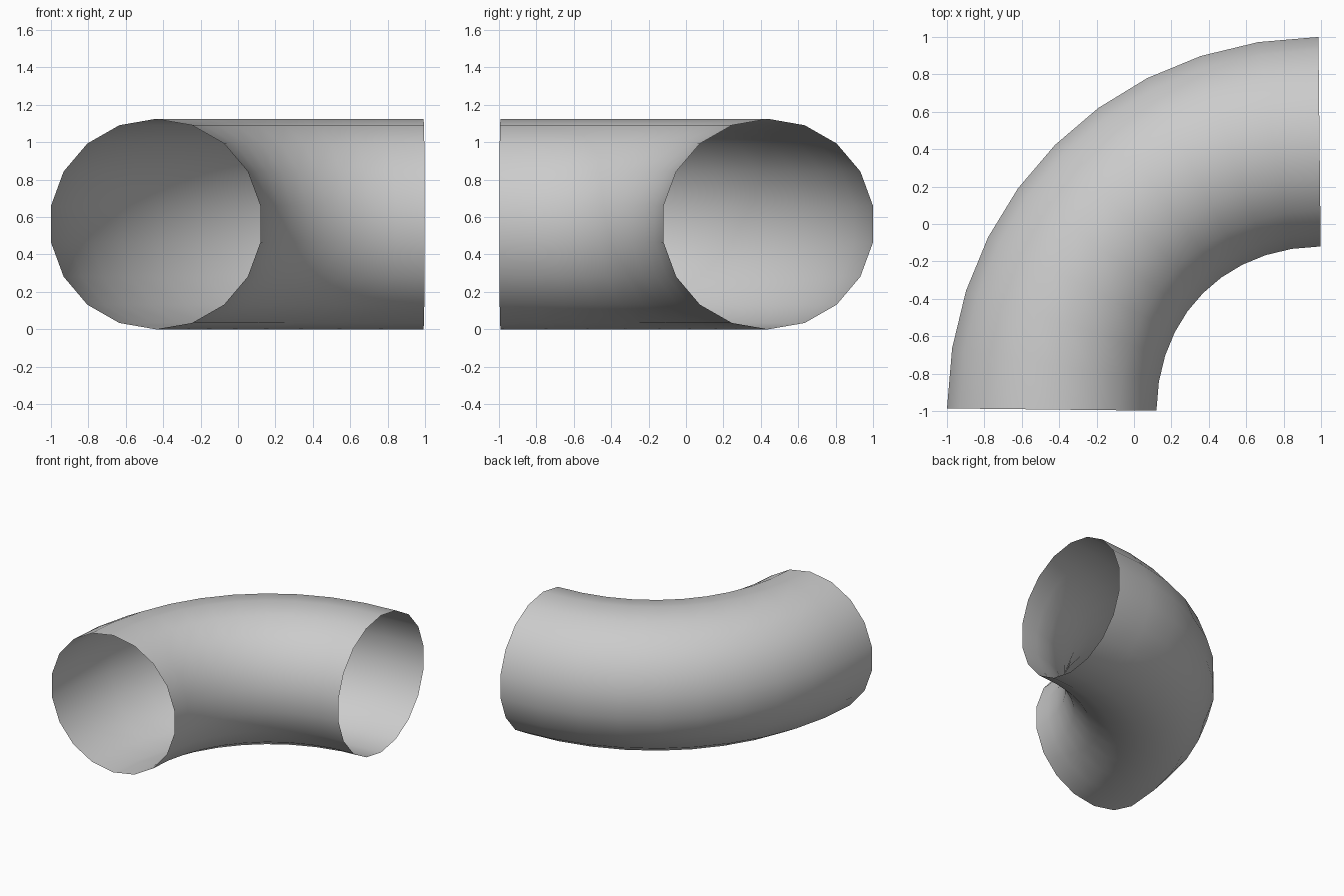
import bpy, bmesh, math
from mathutils import Vector

if "Cube" in bpy.data.objects:
    bpy.data.objects.remove(bpy.data.objects["Cube"])

SIDES, STEPS = 18, 10
R_SIDE, R_UP = 0.5685, 0.5625   # half width / half height of the section

# Bend path: one cubic quarter turn, symmetric about the diagonal
path = [Vector(p) for p in ((-0.44, -0.992, R_UP), (-0.431, -0.176, R_UP),
                            (0.176, 0.431, R_UP), (0.992, 0.44, R_UP))]


def path_point(t):
    a, b, c, d = path
    s = 1 - t
    pos = a * s**3 + b * 3 * s * s * t + c * 3 * s * t * t + d * t**3
    tan = (b - a) * s * s + (c - b) * 2 * s * t + (d - c) * t * t
    return pos, tan.normalized()


# Open-ended pipe elbow: rings swept along the path
bm = bmesh.new()
rings = []
for i in range(STEPS + 1):
    pos, tan = path_point(i / STEPS)
    side = Vector((-tan.y, tan.x, 0))
    ring = []
    for k in range(SIDES):
        ang = 2 * math.pi * k / SIDES
        ring.append(bm.verts.new(pos + side * (R_SIDE * math.sin(ang))
                                 + Vector((0, 0, R_UP * math.cos(ang)))))
    rings.append(ring)
for r0, r1 in zip(rings, rings[1:]):
    for k in range(SIDES):
        n = (k + 1) % SIDES
        bm.faces.new((r0[k], r1[k], r1[n], r0[n])).smooth = True

# Make the faces point outward from the path
bm.normal_update()
f = bm.faces[:][0]
if f.normal.dot(f.calc_center_median() - path_point(0.5 / STEPS)[0]) < 0:
    bmesh.ops.reverse_faces(bm, faces=bm.faces[:])

mesh = bpy.data.meshes.new("pipe_elbow")
bm.to_mesh(mesh)
bm.free()
bpy.context.collection.objects.link(bpy.data.objects.new("pipe_elbow", mesh))
